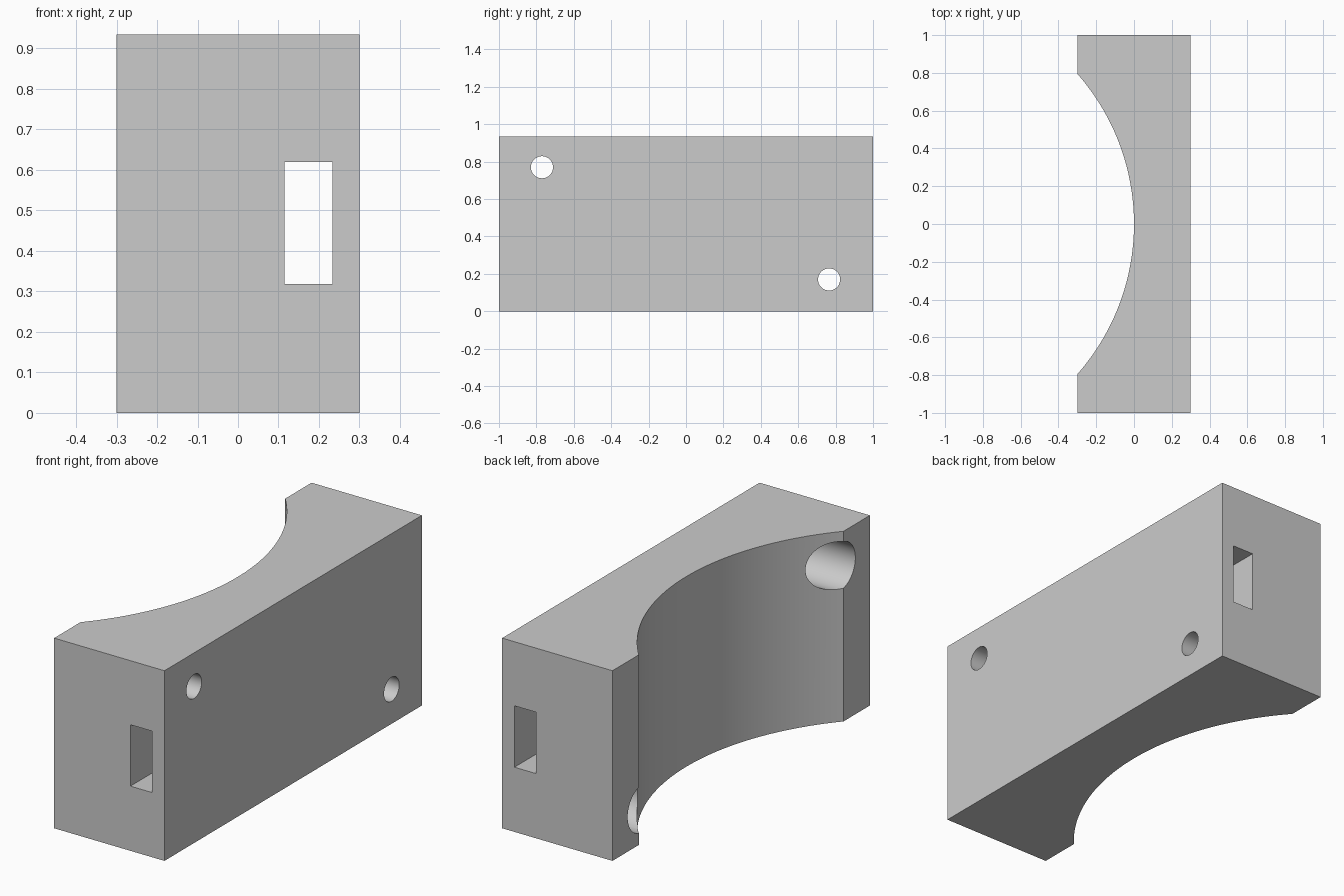
import bpy, bmesh, math
from mathutils import Matrix, Vector

cube = bpy.data.objects.get("Cube")
if cube:
    bpy.data.objects.remove(cube, do_unlink=True)

HALF_X, HALF_Y, HEIGHT = 0.3, 1.0, 0.935
ARC_HALF = 0.795                                        # half width of the saddle opening
RADIUS = (HALF_X**2 + ARC_HALF**2) / (2 * HALF_X)       # saddle just reaches x = 0
BORE_FLOOR = 0.1

grey = bpy.data.materials.new("plain_grey")
grey.use_nodes = True
grey.diffuse_color = (0.6, 0.6, 0.6, 1)
grey.node_tree.nodes["Principled BSDF"].inputs["Base Color"].default_value = (0.6, 0.6, 0.6, 1)


def make_object(name, bm):
    bmesh.ops.recalc_face_normals(bm, faces=bm.faces)
    mesh = bpy.data.meshes.new(name)
    bm.to_mesh(mesh)
    bm.free()
    mesh.materials.append(grey)
    obj = bpy.data.objects.new(name, mesh)
    bpy.context.collection.objects.link(obj)
    return obj


def hole(name, x0, x1, y, z, radius):
    """Cylinder along x, used as a cutter."""
    bm = bmesh.new()
    place = Matrix.Translation(((x0 + x1) / 2, y, z)) @ Matrix.Rotation(math.pi / 2, 4, 'Y')
    bmesh.ops.create_cone(bm, cap_ends=True, segments=64, radius1=radius, radius2=radius,
                          depth=x1 - x0, matrix=place)
    return make_object(name, bm)


def slot(name, low, high):
    """Box between two corners, used as a cutter."""
    low, high = Vector(low), Vector(high)
    bm = bmesh.new()
    size = Matrix.Diagonal((high - low).to_4d())
    size[3][3] = 1
    bmesh.ops.create_cube(bm, size=1, matrix=Matrix.Translation((low + high) / 2) @ size)
    return make_object(name, bm)


# Block with a round saddle, extruded from its plan outline
sweep = math.asin(ARC_HALF / RADIUS)
steps = 64
outline = [(-HALF_X, -HALF_Y), (HALF_X, -HALF_Y), (HALF_X, HALF_Y), (-HALF_X, HALF_Y)]
for i in range(steps + 1):
    a = sweep * (1 - 2 * i / steps)
    outline.append((RADIUS * (math.cos(a) - 1), RADIUS * math.sin(a)))
bm = bmesh.new()
base = bm.faces.new([bm.verts.new((x, y, 0)) for x, y in outline])
top = bmesh.ops.extrude_face_region(bm, geom=[base])["geom"]
bmesh.ops.translate(bm, vec=(0, 0, HEIGHT),
                    verts=[v for v in top if isinstance(v, bmesh.types.BMVert)])
block = make_object("saddle_block", bm)

# Strap slot and two counterbored screw holes
cutters = [slot("strap_slot_cutter", (0.115, -1.2, 0.318), (0.233, 1.2, 0.62))]
for side, y, z in (("front", -0.77, 0.77), ("back", 0.765, 0.17)):
    cutters.append(hole(side + "_counterbore_cutter", -0.5, BORE_FLOOR, y, z, 0.117))
    cutters.append(hole(side + "_screw_hole_cutter", -0.5, 0.5, y, z, 0.059))

bpy.context.view_layer.objects.active = block
for cutter in cutters:
    cut = block.modifiers.new(cutter.name, 'BOOLEAN')
    cut.operation = 'DIFFERENCE'
    cut.solver = 'EXACT'
    cut.object = cutter
    bpy.ops.object.modifier_apply(modifier=cut.name)
for cutter in cutters:
    bpy.data.objects.remove(cutter, do_unlink=True)

# Smooth curved walls, sharp edges
bpy.ops.object.select_all(action='DESELECT')
block.select_set(True)
bpy.ops.object.shade_smooth_by_angle(angle=math.radians(25))
